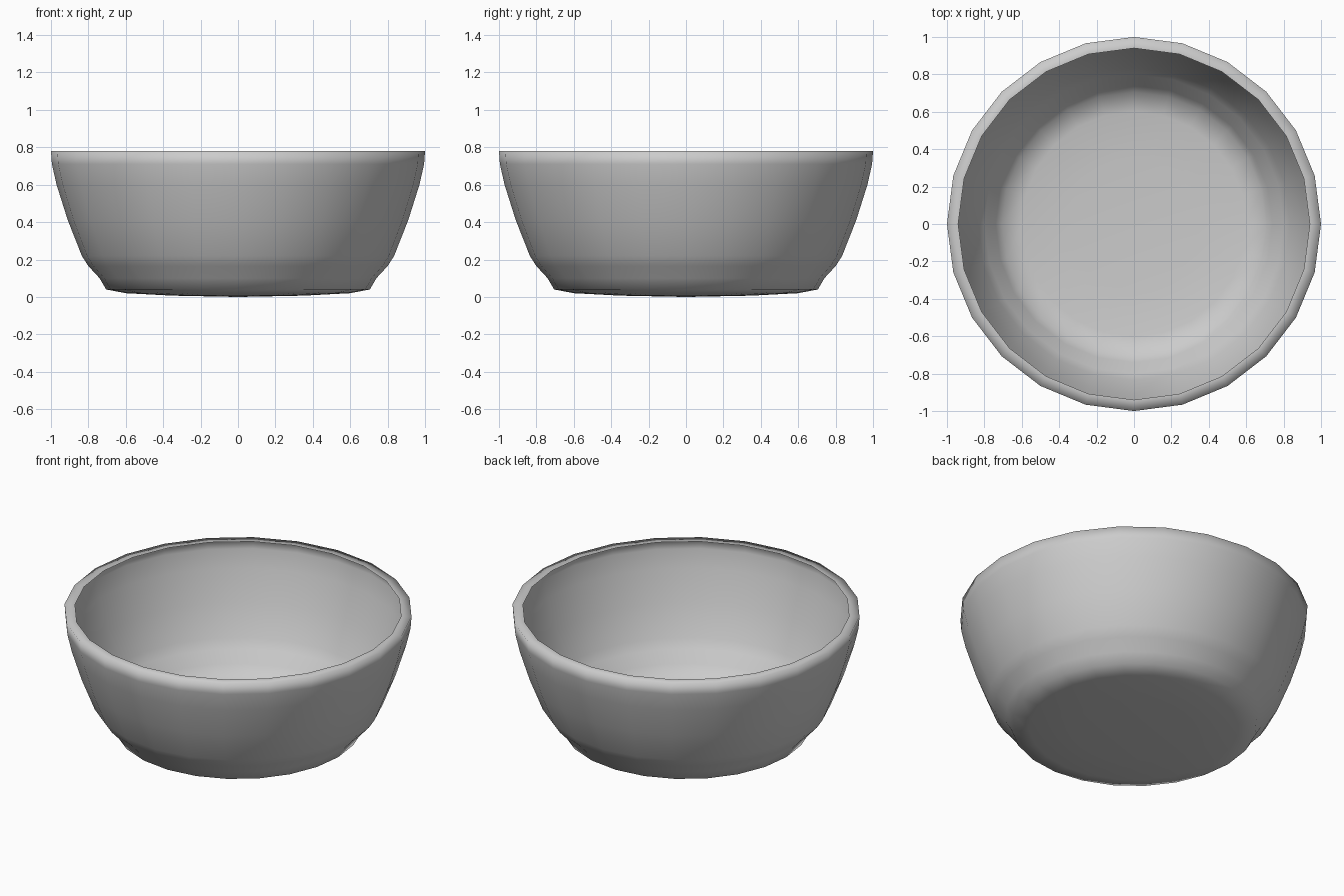
import bpy, bmesh, math

if "Cube" in bpy.data.objects:
    bpy.data.objects.remove(bpy.data.objects["Cube"])

SIDES = 24

# Single-walled profile (radius, height): base, wall, then the inward rim lip
profile = [
    (0, 0), (0.35, 0.007), (0.60, 0.02), (0.705, 0.04),
    (0.74, 0.10), (0.80, 0.165), (0.835, 0.22), (0.91, 0.41),
    (0.97, 0.60), (0.995, 0.71), (1.0, 0.78), (0.94, 0.78),
]


def lathe(name, points, sides):
    bm = bmesh.new()
    rings = []
    for r, z in points:
        n = 1 if r == 0 else sides
        rings.append([bm.verts.new((r * math.cos(2 * math.pi * i / sides),
                                    r * math.sin(2 * math.pi * i / sides), z))
                      for i in range(n)])
    for a, b in zip(rings, rings[1:]):
        for i in range(sides):
            j = (i + 1) % sides
            if len(a) == 1:
                bm.faces.new((a[0], b[j], b[i]))
            else:
                bm.faces.new((a[i], a[j], b[j], b[i]))
    mesh = bpy.data.meshes.new(name)
    bm.to_mesh(mesh)
    bm.free()
    mesh.shade_smooth()
    obj = bpy.data.objects.new(name, mesh)
    bpy.context.collection.objects.link(obj)
    return obj


# Bowl body
lathe("bowl", profile, SIDES)
